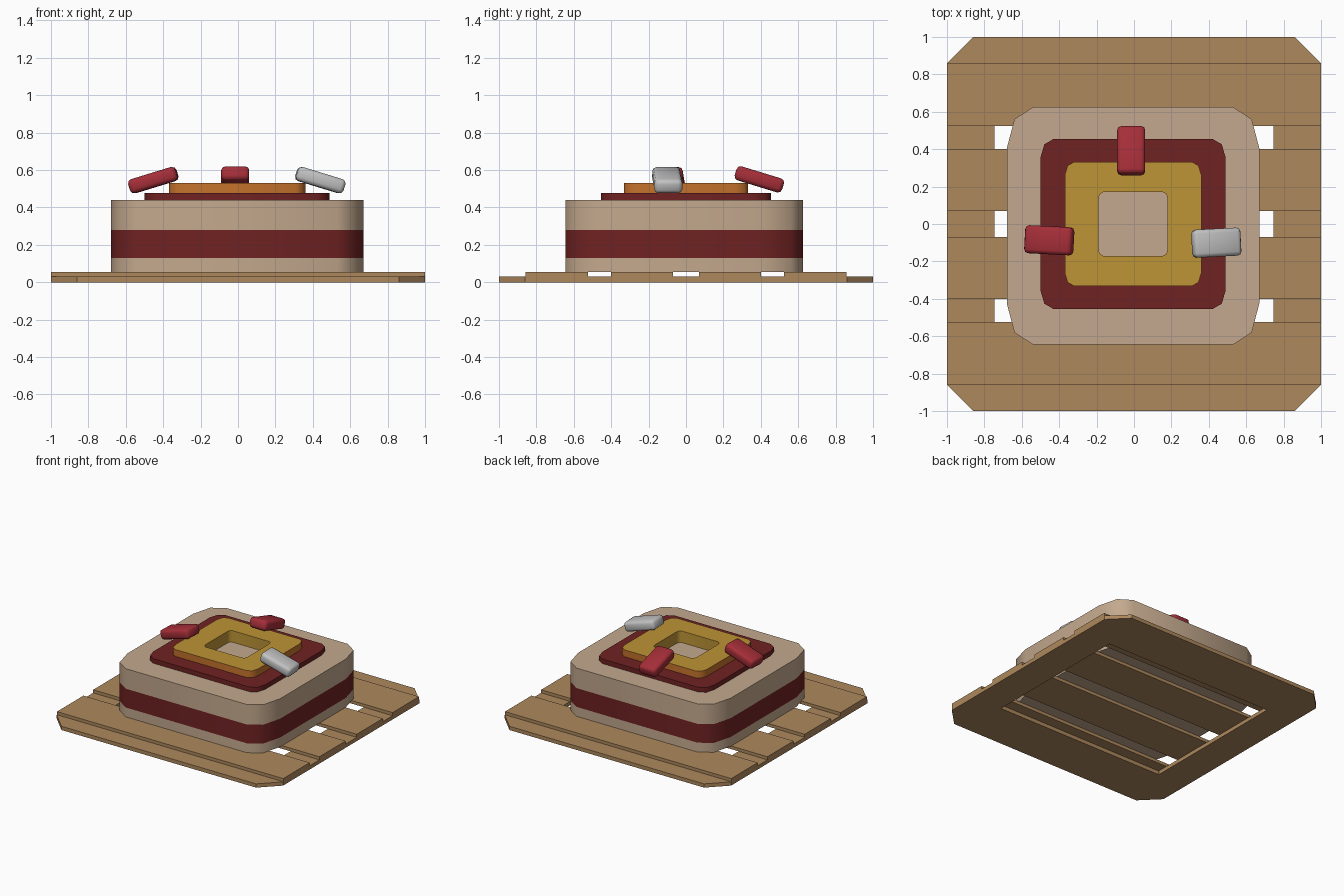
import bpy, bmesh, math

default = bpy.data.objects.get("Cube")
if default:
    bpy.data.objects.remove(default, do_unlink=True)


def material(name, hex_code):
    """Flat material from an sRGB hex code, stored as linear values."""
    def linear(c):
        return c / 12.92 if c <= 0.04045 else ((c + 0.055) / 1.055) ** 2.4
    rgb = [linear(int(hex_code[i:i + 2], 16) / 255) for i in (0, 2, 4)]
    mat = bpy.data.materials.new(name)
    mat.use_nodes = True
    mat.diffuse_color = (*rgb, 1)
    mat.node_tree.nodes["Principled BSDF"].inputs["Base Color"].default_value = (*rgb, 1)
    return mat


wood = material("wood", "AE885D")
sponge = material("beige sponge", "C4A98E")
filling = material("dark red filling", "702222")
gold = material("gold icing", "BE9436")
orange = material("orange icing", "C4722C")
berry = material("berry red", "A52E38")
white = material("off white", "C2C2C2")


def rounded_rect(hx, hy, rx, ry, segs):
    """Rectangle outline with elliptical corners, counter-clockwise."""
    points = []
    for k, (sx, sy) in enumerate([(1, 1), (-1, 1), (-1, -1), (1, -1)]):
        for i in range(segs + 1):
            a = math.pi / 2 * (k + i / segs)
            points.append((sx * (hx - rx) + rx * math.cos(a),
                           sy * (hy - ry) + ry * math.sin(a)))
    return points


def finish(bm, name, mats, angle=None):
    bmesh.ops.recalc_face_normals(bm, faces=bm.faces)
    mesh = bpy.data.meshes.new(name)
    bm.to_mesh(mesh)
    bm.free()
    obj = bpy.data.objects.new(name, mesh)
    bpy.context.collection.objects.link(obj)
    for mat in mats:
        mesh.materials.append(mat)
    if angle:
        bpy.ops.object.select_all(action="DESELECT")
        obj.select_set(True)
        bpy.context.view_layer.objects.active = obj
        bpy.ops.object.shade_smooth_by_angle(angle=math.radians(angle))
    return obj


def loft(name, loops, mats, bands, ring=False, segs=2, centre=(0, 0), angle=None):
    """Join (z, outline) loops with bands of faces; close as a ring or cap both ends."""
    bm = bmesh.new()
    rows = [[bm.verts.new((x + centre[0], y + centre[1], z))
             for x, y in rounded_rect(*outline, segs)] for z, outline in loops]
    n = len(rows[0])
    for r, slot in enumerate(bands):
        low, high = rows[r], rows[(r + 1) % len(rows)]
        for i in range(n):
            j = (i + 1) % n
            bm.faces.new((low[i], low[j], high[j], high[i])).material_index = slot
    if not ring:
        bm.faces.new(rows[0])
        bm.faces.new(rows[-1])
    return finish(bm, name, mats, angle)


def ring(name, z0, z1, outer, inner, mats, bands, **kw):
    loops = [(z0, outer), (z1, outer), (z1, inner), (z0, inner)]
    return loft(name, loops, mats, bands, ring=True, **kw)


def box(name, size, location, mat, rotation=(0, 0, 0), bevel=0):
    bm = bmesh.new()
    bmesh.ops.create_cube(bm, size=1)
    bmesh.ops.scale(bm, vec=size, verts=bm.verts)
    if bevel:
        bmesh.ops.bevel(bm, geom=bm.edges[:], offset=bevel, segments=2,
                        profile=0.5, affect="EDGES")
    obj = finish(bm, name, [mat], 50 if bevel else None)
    obj.location = location
    obj.rotation_euler = [math.radians(a) for a in rotation]
    return obj


# Wooden tray: frame with cut corners, and slats on top
ring("tray_frame", 0, 0.03, (1, 1, 0.14, 0.14), (0.745, 0.61, 0.003, 0.003),
     [wood], [0, 0, 0, 0], segs=1)
for side, sx in (("back", 1), ("front", -1)):
    for place, y0, y1 in (("outer", 0.523, 0.857), ("inner", 0.07, 0.4)):
        box(f"{side}_{place}_slat", (2, y1 - y0, 0.025),
            (0, sx * (y0 + y1) / 2, 0.0425), wood)

# Cake body with a coloured middle layer
body = (0.675, 0.635, 0.14, 0.22)
loft("cake_body", [(z, body) for z in (0.055, 0.13, 0.28, 0.44)],
     [sponge, filling], [0, 1, 0], centre=(-0.005, -0.01), angle=50)

# Icing layers around the open centre
hole = (0.185, 0.17, 0.025, 0.035)
ring("lower_icing", 0.44, 0.477, (0.495, 0.455, 0.07, 0.1),
     (0.2, 0.185, 0.025, 0.035), [filling], [0] * 4, centre=(-0.005, 0), angle=50)
ring("upper_icing", 0.44, 0.532, (0.365, 0.332, 0.05, 0.07), hole,
     [gold, orange], [1, 0, 0, 0], centre=(-0.005, 0), angle=50)

# Tilted bars leaning on the icing, high end towards the centre
bar = (0.265, 0.15, 0.078)
box("right_bar", bar, (-0.453, -0.087, 0.546), berry, (0, -17, -3), 0.022)
box("left_bar", bar, (0.44, -0.1, 0.546), white, (0, 17, 3), 0.022)
box("back_bar", bar, (-0.015, 0.392, 0.55), berry, (0, 17, 90), 0.022)
